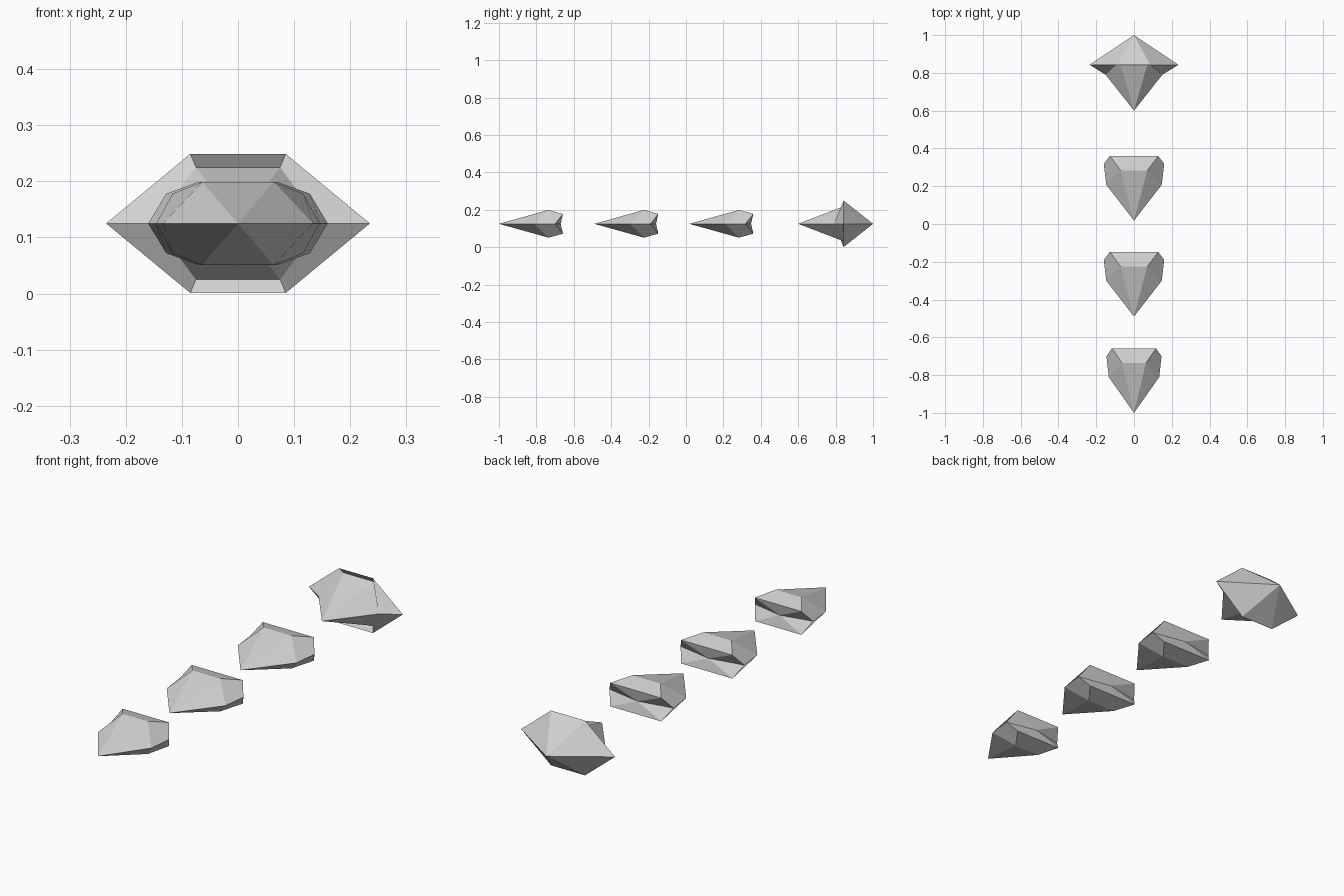
import bpy
import bmesh

cube = bpy.data.objects.get("Cube")
if cube:
    bpy.data.objects.remove(cube, do_unlink=True)

MID = 0.125  # height of the shared centre line

grey = bpy.data.materials.new("pale_grey")
grey.use_nodes = True
colour = (0.64, 0.64, 0.64, 1)
grey.diffuse_color = colour
grey.node_tree.nodes["Principled BSDF"].inputs["Base Color"].default_value = colour


def hexagon(bm, side_x, side_y, flat_x, flat_y, height):
    """Six-sided ring with pointed sides and flat top and bottom."""
    points = [(side_x, side_y, 0), (flat_x, flat_y, height),
              (-flat_x, flat_y, height), (-side_x, side_y, 0),
              (-flat_x, flat_y, -height), (flat_x, flat_y, -height)]
    return [bm.verts.new(p) for p in points]


def faceted_body(name, tip_y, rings, end_y):
    """Faceted solid: front point, hexagonal rings, rear point."""
    bm = bmesh.new()
    loops = [hexagon(bm, *ring) for ring in rings]
    front = bm.verts.new((0, 0, 0))
    back = bm.verts.new((0, end_y, 0))
    for i in range(6):
        j = (i + 1) % 6
        bm.faces.new((front, loops[0][i], loops[0][j]))
        for a, b in zip(loops, loops[1:]):
            bm.faces.new((a[i], b[i], b[j], a[j]))
        bm.faces.new((back, loops[-1][j], loops[-1][i]))
    bmesh.ops.recalc_face_normals(bm, faces=bm.faces)
    mesh = bpy.data.meshes.new(name)
    bm.to_mesh(mesh)
    bm.free()
    mesh.materials.append(grey)
    obj = bpy.data.objects.new(name, mesh)
    obj.location = (0, tip_y, MID)
    bpy.context.collection.objects.link(obj)


# Three body segments with shallow hollow rears; the first is narrower
for name, tip_y, width in (("front_segment", -1.0, 0.91),
                           ("middle_segment", -0.49, 1.0),
                           ("rear_segment", 0.018, 1.0)):
    faceted_body(name, tip_y,
                 [(0.147 * width, 0.19, 0.07 * width, 0.265, 0.074),
                  (0.16 * width, 0.30, 0.128 * width, 0.342, 0.053)],
                 0.33)

# Tail segment with a wide flared rim and a pointed back
faceted_body("tail_segment", 0.6,
             [(0.15, 0.19, 0.075, 0.26, 0.1),
              (0.235, 0.243, 0.085, 0.243, 0.124)],
             0.4)
